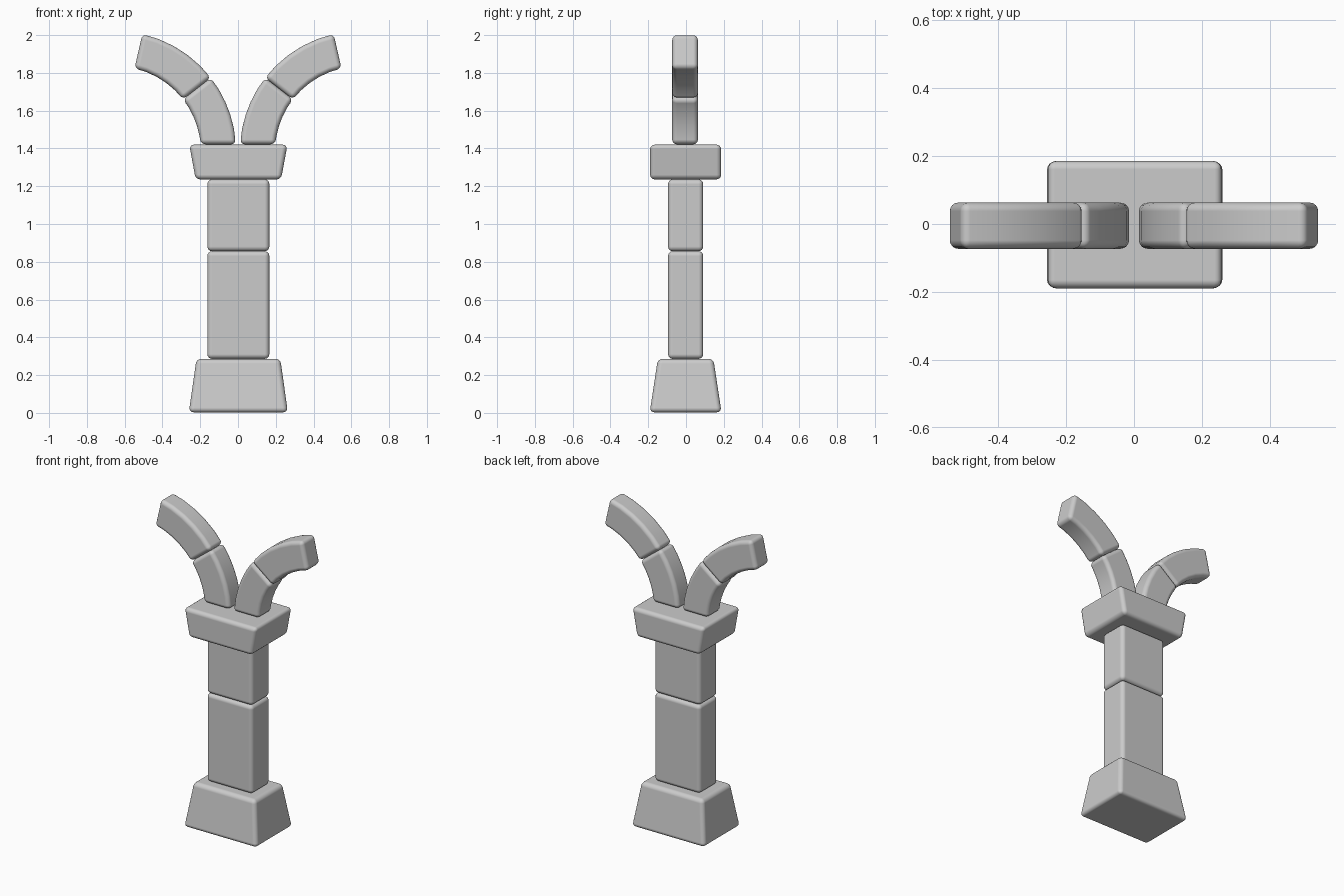
import bpy, bmesh
from math import sin, cos, radians

if "Cube" in bpy.data.objects:
    bpy.data.objects.remove(bpy.data.objects["Cube"])


def loft(name, rings, bevel=0.025, mirror=False):
    """Rounded solid through a list of 4-point rings."""
    bm = bmesh.new()
    loops = [[bm.verts.new(p) for p in ring] for ring in rings]
    for a, b in zip(loops, loops[1:]):
        for i in range(4):
            j = (i + 1) % 4
            bm.faces.new((a[i], a[j], b[j], b[i]))
    bm.faces.new(loops[0])
    bm.faces.new(loops[-1])
    bmesh.ops.recalc_face_normals(bm, faces=bm.faces)
    for f in bm.faces:
        f.smooth = True
    mesh = bpy.data.meshes.new(name)
    bm.to_mesh(mesh)
    bm.free()
    ob = bpy.data.objects.new(name, mesh)
    bpy.context.collection.objects.link(ob)
    bev = ob.modifiers.new("Rounded edges", 'BEVEL')
    bev.width = bevel
    bev.segments = 4
    bev.limit_method = 'ANGLE'
    bev.angle_limit = radians(30)
    bev.harden_normals = True
    if mirror:
        ob.modifiers.new("Mirror", 'MIRROR')
    return ob


def rect(x, y, z):
    cx, cy = 0.002, -0.002
    return [(cx - x, cy - y, z), (cx + x, cy - y, z),
            (cx + x, cy + y, z), (cx - x, cy + y, z)]


def block(name, z0, half0, z1, half1):
    return loft(name, [rect(*half0, z0), rect(*half1, z1)])


# Stacked column: flared foot, two shaft stones, capital
block("base_block", 0.003, (0.262, 0.19), 0.286, (0.222, 0.147))
block("lower_shaft", 0.286, (0.164, 0.093), 0.856, (0.164, 0.093))
block("upper_shaft", 0.856, (0.164, 0.093), 1.236, (0.164, 0.093))
block("capital", 1.236, (0.226, 0.188), 1.42, (0.26, 0.188))

# Springing arch stones, swept about a common centre
CX, CZ, R_IN, R_OUT = 0.648, 1.383, 0.452, 0.638
Y0, Y1 = -0.073, 0.063


def arch_stone(name, a0, a1, flat_z=None, steps=5):
    rings = []
    for i in range(steps + 1):
        a = radians(a0 + (a1 - a0) * i / steps)
        ring = []
        for r, y in ((R_IN, Y0), (R_OUT, Y0), (R_OUT, Y1), (R_IN, Y1)):
            z = CZ + r * sin(a)
            if i == 0 and flat_z is not None:   # level bed on the capital
                z = flat_z
            ring.append((CX + r * cos(a), y, z))
        rings.append(ring)
    return loft(name, rings, mirror=True)


arch_stone("lower_arch_stones", 176, 142.2, flat_z=1.422)
arch_stone("upper_arch_stones", 142.2, 102.8)
